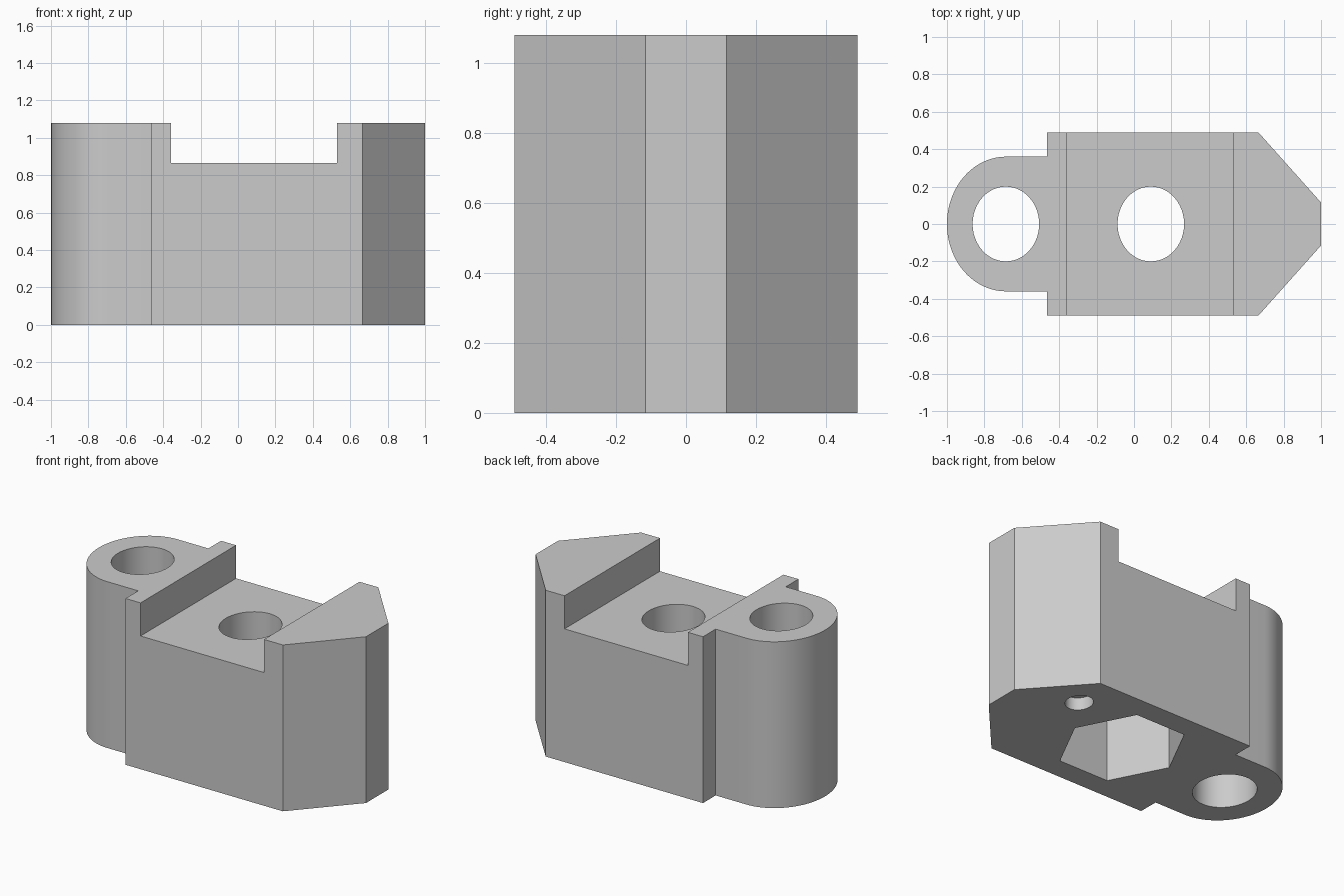
import bpy
import bmesh
from math import cos, sin, pi, radians

HEIGHT = 1.08
STRETCH = 0.89  # round features are narrower along x

cube = bpy.data.objects.get("Cube")
if cube:
    bpy.data.objects.remove(cube, do_unlink=True)

grey = bpy.data.materials.new("plain grey")
grey.use_nodes = True
colour = (0.6, 0.6, 0.6, 1)
grey.diffuse_color = colour
grey.node_tree.nodes["Principled BSDF"].inputs["Base Color"].default_value = colour


def ring(x, y, radius, sides):
    """Points of a slightly squeezed regular polygon."""
    return [(x + radius * STRETCH * cos(2 * pi * i / sides),
             y + radius * sin(2 * pi * i / sides)) for i in range(sides)]


def prism(name, outline, bottom, top):
    """Extrude a counter-clockwise outline between two heights."""
    bm = bmesh.new()
    base = bm.faces.new([bm.verts.new((x, y, bottom)) for x, y in outline])
    new = bmesh.ops.extrude_face_region(bm, geom=[base])["geom"]
    verts = [v for v in new if isinstance(v, bmesh.types.BMVert)]
    bmesh.ops.translate(bm, verts=verts, vec=(0, 0, top - bottom))
    bmesh.ops.recalc_face_normals(bm, faces=bm.faces)
    mesh = bpy.data.meshes.new(name)
    bm.to_mesh(mesh)
    bm.free()
    mesh.materials.append(grey)
    obj = bpy.data.objects.new(name, mesh)
    bpy.context.collection.objects.link(obj)
    return obj


# Block outline: back half from the pointed end to the rounded lug, then mirrored
back = [(1, 0.115), (0.665, 0.49), (-0.465, 0.49), (-0.465, 0.36)]
steps = 20
for i in range(steps):
    a = pi / 2 * (1 + i / steps)
    back.append((-0.685 + 0.315 * cos(a), 0.36 * sin(a)))
front = [(x, -y) for x, y in reversed(back)]
block = prism("clamp_block", back + [(-1, 0)] + front, 0, HEIGHT)

# Saddle groove, bores, hexagonal nut pocket and shallow locating hole
saddle = [(-0.357, -0.7), (0.53, -0.7), (0.53, 0.7), (-0.357, 0.7)]
cutters = [
    prism("saddle_cutter", saddle, 0.865, 1.5),
    prism("lug_bore_cutter", ring(-0.685, 0, 0.2, 48), -0.2, 1.5),
    prism("bolt_bore_cutter", ring(0.09, 0, 0.2, 48), -0.2, 1.5),
    prism("nut_pocket_cutter", ring(0.09, 0, 0.4, 6), -0.2, 0.54),
    prism("locating_hole_cutter", ring(0.615, 0.24, 0.088, 32), -0.2, 0.08),
]

bpy.ops.object.select_all(action="DESELECT")
block.select_set(True)
bpy.context.view_layer.objects.active = block
for cutter in cutters:
    cutter.hide_render = True
    cut = block.modifiers.new(cutter.name, "BOOLEAN")
    cut.operation = "DIFFERENCE"
    cut.solver = "EXACT"
    cut.object = cutter
    bpy.ops.object.modifier_apply(modifier=cut.name)
    bpy.data.objects.remove(cutter, do_unlink=True)

bpy.ops.object.shade_smooth_by_angle(angle=radians(30))
